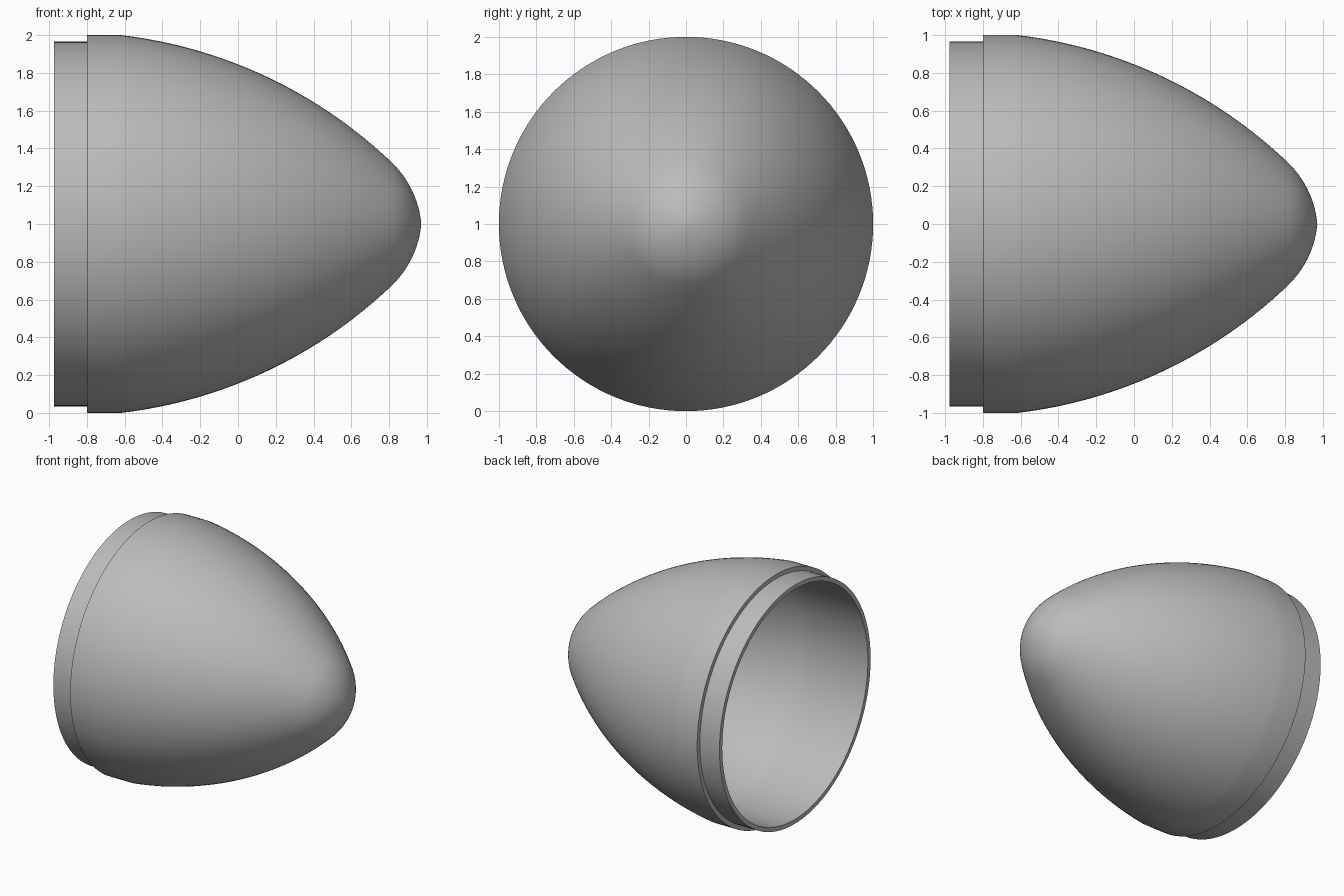
import bpy, bmesh, math
from mathutils import Vector, Matrix

cube = bpy.data.objects.get("Cube")
if cube:
    bpy.data.objects.remove(cube, do_unlink=True)

SIDES = 128
WALL = 0.035

grey = bpy.data.materials.new("plain_grey")
grey.use_nodes = True
colour = (0.5, 0.5, 0.5, 1)
grey.diffuse_color = colour
grey.node_tree.nodes["Principled BSDF"].inputs["Base Color"].default_value = colour


def arc(center, start, end, steps):
    """Points (x, radius) on a circle about center, from start to end."""
    c = Vector(center)
    a, b = Vector(start) - c, Vector(end) - c
    t0, t1 = math.atan2(a.y, a.x), math.atan2(b.y, b.x)
    points = []
    for i in range(steps + 1):
        f = i / steps
        t = t0 + (t1 - t0) * f
        r = a.length + (b.length - a.length) * f
        points.append((c.x + r * math.cos(t), c.y + r * math.sin(t)))
    return points


def lathe(name, profile):
    """Revolve an (x, radius) profile about the x axis at z = 1."""
    bm = bmesh.new()
    verts = [bm.verts.new((x, 0, r)) for x, r in profile]
    edges = [bm.edges.new(pair) for pair in zip(verts, verts[1:])]
    bmesh.ops.spin(bm, geom=verts + edges, cent=(0, 0, 0), axis=(1, 0, 0),
                   angle=math.tau, steps=SIDES, use_duplicate=False)
    bmesh.ops.remove_doubles(bm, verts=bm.verts, dist=0.0001)
    bmesh.ops.recalc_face_normals(bm, faces=bm.faces)
    bm.transform(Matrix.Translation((0, 0, 1)))
    mesh = bpy.data.meshes.new(name)
    bm.to_mesh(mesh)
    bm.free()
    mesh.materials.append(grey)
    obj = bpy.data.objects.new(name, mesh)
    bpy.context.collection.objects.link(obj)
    bpy.ops.object.select_all(action='DESELECT')
    obj.select_set(True)
    bpy.context.view_layer.objects.active = obj
    bpy.ops.object.shade_smooth_by_angle(angle=math.radians(30))
    return obj


# Outer skin: long shallow curve, then a tighter rounded nose
body = arc((-0.91, -1.48), (-0.62, 1.0), (0.82, 0.32), 32)
nose = arc((0.48, -0.09), (0.82, 0.32), (0.97, 0), 14)
outer = body + nose[1:]

# Inner skin: the same curve shifted inward by the wall thickness
lip = 0.965
inner = []
for i, (x, r) in enumerate(outer[:-1]):
    before, after = Vector(outer[max(i - 1, 0)]), Vector(outer[i + 1])
    along = (after - before).normalized()
    inner.append((x + along.y * WALL, min(r - along.x * WALL, lip - WALL)))
inner.append((outer[-1][0] - WALL, 0))

# Closed shell with a stepped, narrower lip around the opening
rim = [(-0.975, lip - WALL), (-0.975, lip), (-0.8, lip), (-0.8, 1.0)]
lathe("hollow_nose_shell", inner[::-1] + rim + outer)
